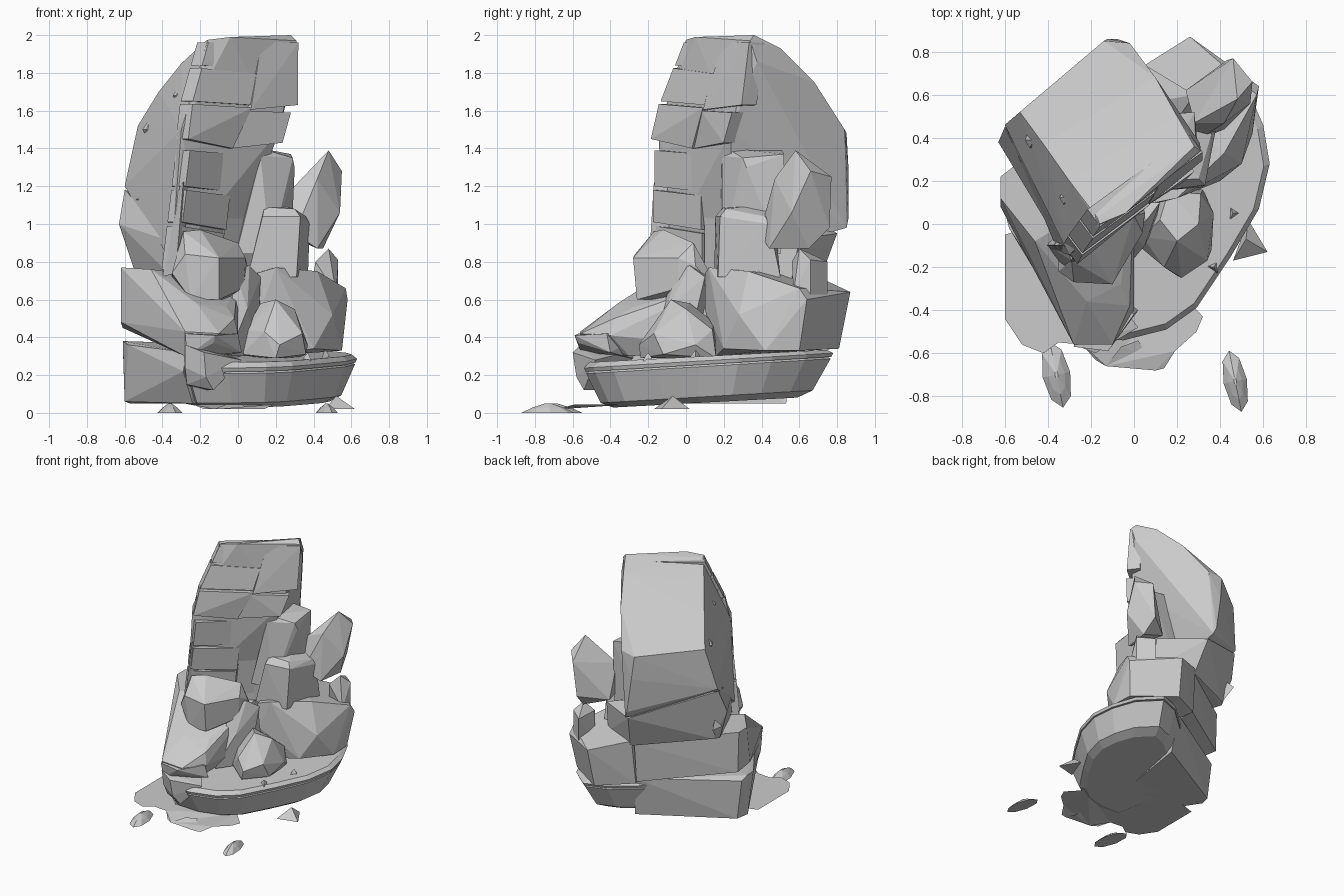
import bpy, bmesh, math
from mathutils import Vector


def finish(name, bm):
    bmesh.ops.recalc_face_normals(bm, faces=bm.faces)
    me = bpy.data.meshes.new(name)
    bm.to_mesh(me)
    bm.free()
    ob = bpy.data.objects.new(name, me)
    bpy.context.collection.objects.link(ob)
    return ob


def hull(name, pts):
    """Flat-faced convex rock around a handful of corner points."""
    bm = bmesh.new()
    for p in pts:
        bm.verts.new(p)
    res = bmesh.ops.convex_hull(bm, input=bm.verts[:])
    junk = {g for g in res["geom_interior"] + res["geom_unused"]
            if isinstance(g, bmesh.types.BMVert) and not g.link_faces}
    bmesh.ops.delete(bm, geom=list(junk), context='VERTS')
    bmesh.ops.dissolve_limit(bm, angle_limit=0.02, verts=bm.verts[:], edges=bm.edges[:])
    return finish(name, bm)


def pebble(name, c, r, turn=0.0, sides=6):
    """Faceted stone: base ring, shoulder ring and small cap."""
    pts = []
    for z, s in ((0, 1.0), (0.55, 0.6), (1, 0.12)):
        for i in range(sides):
            a = i * math.tau / sides
            x, y = r[0] * s * math.cos(a), r[1] * s * math.sin(a)
            pts.append((c[0] + x * math.cos(turn) - y * math.sin(turn),
                        c[1] + x * math.sin(turn) + y * math.cos(turn), c[2] + r[2] * z))
    return hull(name, pts)


def along(keys, z):
    """Interpolate (z, x, y) keys of a tower edge at height z."""
    for a, b in zip(keys, keys[1:]):
        if z <= b[0]:
            t = max(0, (z - a[0]) / (b[0] - a[0]))
            return Vector((a[1] + (b[1] - a[1]) * t, a[2] + (b[2] - a[2]) * t, z))
    return Vector((keys[-1][1], keys[-1][2], z))


# Tower edges: front corner, right corner, left corner, back corner
FRONT = [(0.75, -0.34, -0.16), (1.4, -0.26, -0.16), (1.5, -0.29, -0.18), (1.97, -0.16, 0.0)]
RIGHT = [(0.75, 0.0, 0.2), (1.39, 0.07, 0.2), (1.42, 0.23, 0.2), (1.6, 0.28, 0.25), (1.62, 0.31, 0.3),
         (1.88, 0.34, 0.36), (1.97, 0.31, 0.34)]
LEFT = [(1.2, -0.6, 0.46), (1.52, -0.53, 0.52),
        (1.7, -0.42, 0.37), (1.85, -0.3, 0.2), (1.97, -0.17, 0.03)]
BACK = [(0.98, -0.06, 0.85), (1.03, -0.08, 0.86), (1.5, -0.02, 0.84), (1.75, 0.1, 0.68),
        (1.93, 0.2, 0.5), (2.0, 0.28, 0.36)]


def face_pt(u, z, out):
    f, r = along(FRONT, z), along(RIGHT, z)
    d = (r - f).normalized()
    return f.lerp(r, u) + Vector((d.y, -d.x, 0)) * out


# Tower core
core = [Vector((x, y, z)) for z, x, y in LEFT + BACK]
for z in (0.8, 1.39, 1.5, 1.86):
    core += [face_pt(0.02, z, -0.035), face_pt(0.98, z, -0.035)]
core += [face_pt(0, 1.975, 0.0), face_pt(1, 1.97, 0.0), (-0.12, 0.86, 1.3), (-0.04, 0.05, 1.99),
         (-0.14, 0.85, 1.48)]
hull("tower_core", core)

# Cracked slabs on the tower's front face: u0, u1, z bottom left / right, z top left / right, relief
slabs = [(0.0, 0.54, 1.84, 1.81, 1.96, 1.965, 0.01),
         (0.0, 0.55, 1.65, 1.63, 1.825, 1.795, 0.015),
         (0.0, 0.57, 1.45, 1.4, 1.635, 1.615, 0.02),
         (0.57, 1.0, 1.4, 1.43, 1.6, 1.59, 0.005),
         (0.59, 1.0, 1.605, 1.63, 1.965, 1.96, 0.01),
         (0.0, 0.7, 1.2, 1.17, 1.39, 1.37, 0.01),
         (0.0, 0.7, 1.01, 0.97, 1.18, 1.15, 0.02),
         (0.0, 0.7, 0.76, 0.76, 0.99, 0.95, 0.01),
         (0.72, 1.0, 0.76, 0.76, 1.38, 1.38, 0.0)]
for i, (u0, u1, a, b, c, d, out) in enumerate(slabs):
    pts = []
    for u, z in ((u0, a), (u1, b), (u1, d), (u0, c)):
        pts += [face_pt(u, z, -0.09), face_pt(u, z, out)]
    hull(f"tower_slab_{i}", pts)

# Chips standing off the tower's left face
for i, (t, z, s) in enumerate(((0.15, 1.72, .06), (0.45, 1.68, .06), (0.8, 1.5, .07),
                              (0.7, 1.3, .05), (0.75, 1.13, .04), (0.85, 0.87, .1))):
    p = along(FRONT, z).lerp(along(LEFT, z), t)
    o, d = Vector((-0.85, -0.52, 0)), Vector((-0.52, 0.85, 0))
    hull(f"left_chip_{i}", [p - o * .05 - d * s, p - o * .05 + d * s, p + o * .012 - d * s * .3,
                            p + o * .012 + d * s * .3, p - o * .03 + Vector((0, 0, s)),
                            p - o * .03 - Vector((0, 0, s))])

# Strip along the lower front corner
hull("corner_strip", [(-0.4, -0.1, 0.72), (-0.33, -0.2, 0.74), (-0.29, -0.12, 0.75), (-0.31, -0.02, 0.75),
                      (-0.33, -0.07, 1.2), (-0.29, -0.17, 1.22), (-0.26, -0.1, 1.25)])

# Tower foot tier, its top seam climbing to the left
hull("tower_foot", [(-0.55, 0.36, 0.76), (-0.63, 0.38, 1.0), (-0.6, 0.45, 1.18), (-0.33, -0.1, 0.7),
                    (-0.33, -0.12, 0.9), (0.0, 0.7, 0.68), (-0.05, 0.8, 0.95), (-0.52, 0.4, 0.76),
                    (0.3, 0.55, 0.66), (0.28, 0.6, 0.92), (0.0, 0.2, 0.7), (0.0, 0.2, 0.9)])

# Stepped columns on the right
hull("side_column", [(0.12, 0.22, 1.4), (0.29, 0.3, 1.35), (0.28, 0.52, 1.37), (0.06, 0.5, 1.4),
                     (0.3, 0.32, 1.3), (0.12, 0.19, 1.36), (-0.01, 0.18, 0.84), (0.17, 0.19, 0.84),
                     (0.28, 0.5, 0.84), (0.0, 0.5, 0.84)])
hull("step_block", [(0.14, 0.2, 1.09), (0.3, 0.21, 1.08), (0.36, 0.42, 1.04), (0.18, 0.46, 1.11),
                    (0.13, 0.155, 1.04), (0.33, 0.18, 1.04), (0.38, 0.44, 1.0), (0.05, 0.15, 0.72),
                    (0.31, 0.17, 0.72), (0.37, 0.5, 0.72), (0.1, 0.5, 0.72)])

# Leaning shards
hull("large_shard", [(0.48, 0.58, 1.39), (0.55, 0.66, 1.28), (0.46, 0.77, 1.25), (0.54, 0.56, 1.06),
                     (0.43, 0.76, 0.98), (0.45, 0.65, 0.87), (0.42, 0.44, 0.87), (0.3, 0.39, 0.95),
                     (0.28, 0.47, 1.18), (0.24, 0.62, 0.95), (0.42, 0.47, 1.24)])
hull("small_shard", [(0.48, 0.6, 0.87), (0.53, 0.66, 0.81), (0.53, 0.66, 0.62), (0.52, 0.57, 0.63),
                     (0.41, 0.56, 0.8), (0.38, 0.6, 0.6), (0.42, 0.75, 0.8), (0.42, 0.75, 0.6)])

# Middle outcrop in front of the tower
hull("middle_block", [(-0.29, -0.17, 0.96), (-0.2, -0.12, 0.97), (0.0, 0.04, 0.9), (-0.35, -0.22, 0.74),
                      (-0.28, -0.27, 0.84), (-0.1, -0.28, 0.82), (0.04, -0.04, 0.82), (0.05, 0.05, 0.78),
                      (-0.1, -0.26, 0.6), (-0.25, -0.26, 0.6), (0.03, -0.04, 0.66), (0.0, 0.2, 0.6),
                      (-0.35, 0.1, 0.7)])
hull("middle_wedge", [(-0.02, -0.05, 0.76), (0.06, 0.02, 0.78), (0.12, 0.1, 0.72), (0.05, -0.1, 0.55),
                      (0.1, 0.0, 0.3), (-0.05, -0.22, 0.3), (-0.1, 0.1, 0.75), (-0.2, 0.1, 0.3)])

# Lower tier: left shoulder, right shoulder and nose blocks
hull("left_shoulder", [(-0.62, 0.12, 0.77), (-0.62, 0.22, 0.77), (-0.46, -0.08, 0.76), (-0.62, 0.08, 0.48),
                       (-0.61, 0.22, 0.45), (-0.22, -0.36, 0.58), (-0.06, -0.28, 0.56),
                       (-0.02, -0.38, 0.5), (-0.28, -0.56, 0.43), (-0.1, -0.56, 0.42),
                       (0.0, -0.4, 0.41), (-0.28, -0.52, 0.3), (-0.06, -0.3, 0.3), (-0.02, 0.65, 0.38),
                       (-0.02, 0.68, 0.7), (0.0, 0.2, 0.35), (0.0, 0.2, 0.7)])
hull("right_shoulder", [(0.1, 0.1, 0.74), (0.2, 0.12, 0.77), (0.42, 0.33, 0.75), (0.57, 0.6, 0.66),
                        (0.58, 0.64, 0.6), (0.12, 0.1, 0.55), (0.15, 0.16, 0.3), (0.4, 0.2, 0.34),
                        (0.55, 0.42, 0.33), (0.54, 0.6, 0.33), (0.26, 0.87, 0.64), (0.24, 0.81, 0.34),
                        (-0.02, 0.66, 0.37), (-0.01, 0.7, 0.72), (0.5, 0.28, 0.52)])
hull("nose_upper", [(-0.28, -0.57, 0.42), (-0.12, -0.59, 0.41), (0.0, -0.42, 0.42), (-0.27, -0.55, 0.3),
                    (-0.13, -0.57, 0.37), (0.02, -0.4, 0.32), (-0.2, -0.25, 0.4), (-0.2, -0.25, 0.28)])
hull("nose_lower", [(-0.28, -0.56, 0.36), (-0.18, -0.6, 0.32), (0.02, -0.48, 0.28), (-0.28, -0.54, 0.24),
                    (-0.17, -0.58, 0.19), (-0.13, -0.54, 0.12), (-0.02, -0.45, 0.27), (-0.2, -0.2, 0.35),
                    (-0.3, -0.25, 0.13), (-0.27, -0.5, 0.15)])

# Base: undercut dish with a thin rim, cut flat along the back left
OUTLINE = [(-0.27, -0.53), (-0.05, -0.54), (0.15, -0.49), (0.29, -0.39), (0.45, -0.15), (0.58, 0.07),
           (0.63, 0.28), (0.6, 0.46), (0.52, 0.64), (0.36, 0.78), (0.2, 0.72), (-0.1, 0.42), (-0.45, 0.15)]


def dish(name, levels):
    pts = []
    for z, s, tilt in levels:
        pts += [(0.08 + (x - 0.08) * s, 0.05 + (y - 0.05) * s, z + tilt * y) for x, y in OUTLINE]
    hull(name, pts)


dish("base_dish", ((0.05, 0.74, 0.04), (0.08, 0.85, 0.05), (0.24, 0.98, 0.06), (0.26, 0.94, 0.06)))
dish("base_rim", ((0.25, 0.985, 0.06), (0.27, 1.0, 0.06), (0.295, 0.95, 0.05)))
hull("left_foot", [(-0.61, 0.1, 0.38), (-0.61, 0.17, 0.36), (-0.6, 0.08, 0.06), (-0.58, -0.02, 0.36),
                   (-0.29, -0.5, 0.22), (-0.27, -0.48, 0.32), (-0.24, -0.44, 0.05), (-0.57, 0.17, 0.05),
                   (0.08, 0.53, 0.05), (0.04, 0.57, 0.36), (0.0, 0.0, 0.05), (0.0, 0.0, 0.36)])

# Boulder resting on the base
hull("boulder", [(0.2, -0.08, 0.6), (0.12, 0.02, 0.58), (0.3, 0.0, 0.55), (0.04, -0.06, 0.44),
                 (0.02, -0.1, 0.31), (0.14, -0.2, 0.43), (0.22, -0.25, 0.36), (0.2, -0.24, 0.29),
                 (0.34, -0.17, 0.42), (0.36, -0.12, 0.31), (0.37, 0.05, 0.36), (0.31, 0.14, 0.44),
                 (0.16, 0.15, 0.48), (0.1, 0.14, 0.29), (0.32, 0.16, 0.29)])

# Thin scalloped sheet on the ground
sheet = [(-0.6, -0.05), (-0.6, -0.44), (-0.52, -0.56), (-0.42, -0.6), (-0.35, -0.55), (-0.24, -0.56),
         (-0.18, -0.63), (-0.13, -0.66), (-0.06, -0.57), (0.02, -0.54), (0.06, -0.61), (0.1, -0.68),
         (0.14, -0.67), (0.19, -0.59), (0.29, -0.5), (0.32, -0.43), (0.2, -0.3), (-0.3, 0.05)]
bm = bmesh.new()
bm.faces.new([bm.verts.new((x, y, 0.045 if y > -0.61 else 0.02)) for x, y in sheet])
bmesh.ops.triangulate(bm, faces=bm.faces[:])
finish("ground_sheet", bm)

# Loose stones
pebble("pebble_left", (-0.36, -0.7, 0), (0.065, 0.155, 0.05), 0.2, 8)
pebble("pebble_right", (0.47, -0.73, 0), (0.055, 0.145, 0.05), 0.2, 8)
hull("pebble_side", [(0.46, -0.17, 0.02), (0.62, -0.13, 0.02), (0.53, 0.02, 0.02), (0.52, -0.07, 0.09)])
for i, (x, y, z) in enumerate(((0.46, 0.05, 0.29), (0.37, -0.2, 0.275))):
    pebble(f"rim_chip_{i}", (x, y, z), (0.03, 0.035, 0.04), i, 3)
